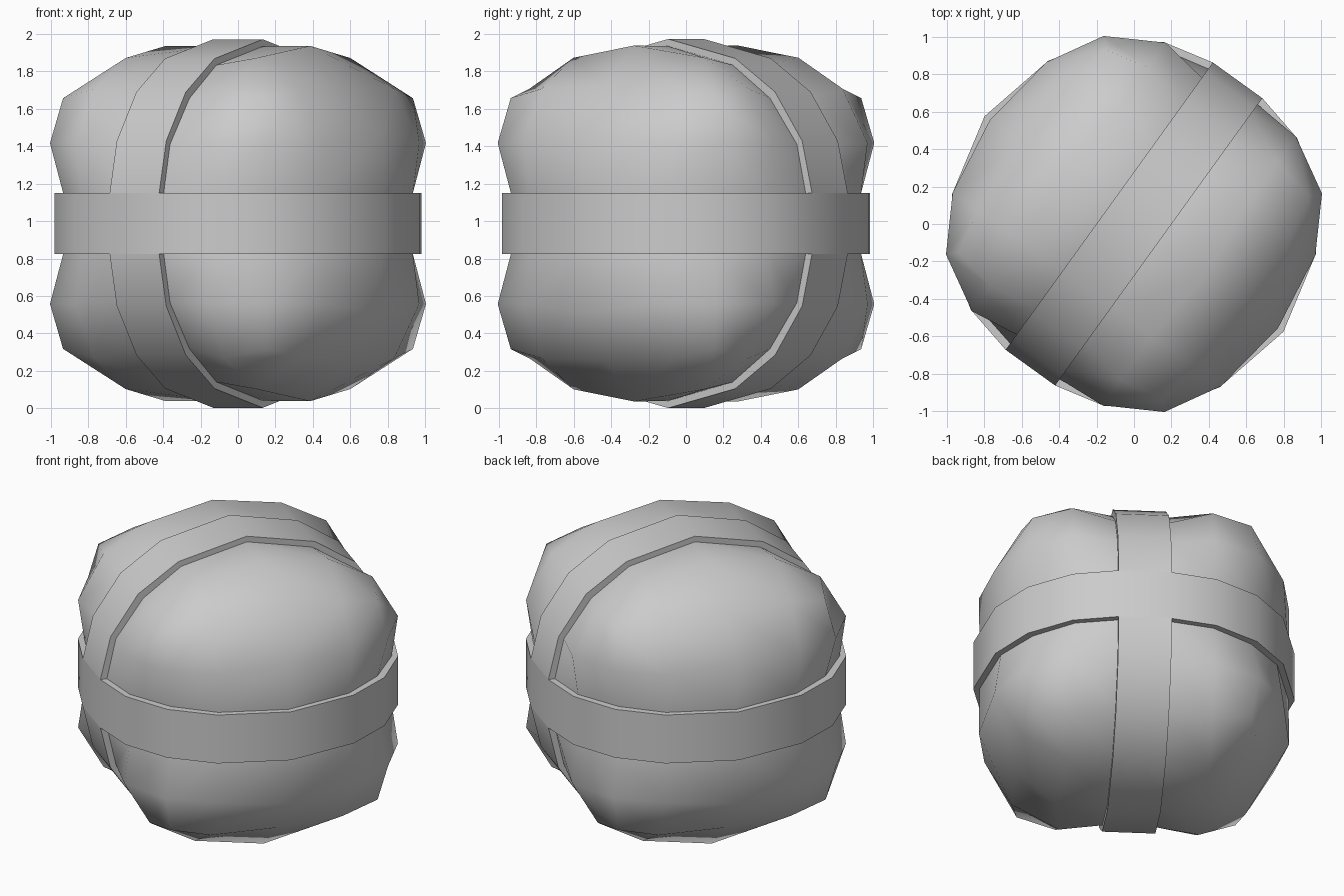
import bpy, bmesh
from math import radians
from mathutils import Vector

if "Cube" in bpy.data.objects:
    bpy.data.objects.remove(bpy.data.objects["Cube"])

W = 0.163      # half width of the bands
TILT = radians(-35.8)
MID = 0.987    # height of the centre

# corner distances of a lobe, keyed by cube-grid coordinates (sorted)
SHAPE = {(0, .5, 1): {0: 0, .5: .475, 1: .95},
         (.5, .5, 1): {.5: .43, 1: .885},
         (.5, 1, 1): {.5: .43, 1: .72},
         (0, 1, 1): {0: 0, 1: .73},
         (1, 1, 1): {1: .67}}


def place(p):
    """Map a point of the cube grid onto the pinched ball."""
    a = [abs(c) for c in p]
    pinch = [i for i in range(3) if a[i] == W]
    if len(pinch) == 2:                      # under a band crossing
        return Vector([c if abs(c) == W else c * .905 for c in p])
    if pinch:                                # groove along a band
        i = pinch[0]
        v = Vector(p)
        v[i] = 0
        v = v.normalized() * .947
        v[i] = p[i]
        return v
    table = SHAPE[tuple(sorted(a))]
    return Vector([table[abs(c)] * (1 if c >= 0 else -1) for c in p])


def finish(bm, name):
    bmesh.ops.remove_doubles(bm, verts=bm.verts, dist=1e-4)
    bmesh.ops.recalc_face_normals(bm, faces=bm.faces)
    me = bpy.data.meshes.new(name)
    bm.to_mesh(me)
    bm.free()
    ob = bpy.data.objects.new(name, me)
    bpy.context.collection.objects.link(ob)
    ob.location.z = MID
    ob.rotation_euler.z = TILT
    bpy.ops.object.select_all(action='DESELECT')
    ob.select_set(True)
    bpy.context.view_layer.objects.active = ob
    bpy.ops.object.shade_smooth_by_angle(angle=radians(42))
    return ob


# lobed body: six cube faces gridded, pinched along two planes
PINCHED = (-1, -.5, -W, W, .5, 1)
PLAIN = (-1, -.5, 0, .5, 1)
STEPS = (PINCHED, PLAIN, PINCHED)
bm = bmesh.new()
for axis in range(3):
    u, v = (axis + 1) % 3, (axis + 2) % 3
    for side in (-1, 1):
        def vert(i, j):
            p = [0, 0, 0]
            p[axis], p[u], p[v] = side, STEPS[u][i], STEPS[v][j]
            return bm.verts.new(place(p))
        for i in range(len(STEPS[u]) - 1):
            for j in range(len(STEPS[v]) - 1):
                bm.faces.new([vert(i, j), vert(i + 1, j),
                              vert(i + 1, j + 1), vert(i, j + 1)])
finish(bm, "lobed_body")

# bands: flat at the two crossings, faceted elsewhere
quarter = [(.985, 0), (.882, .441), (.703, .703), (.441, .882), (W, .947)]
half = quarter + [(-x, y) for x, y in reversed(quarter)]
outline = half + [(-x, -y) for x, y in half[1:-1]]


def band(name, upright):
    bm = bmesh.new()
    loops = []
    for scale, h in ((1, -W), (1, W), (.9, W), (.9, -W)):
        loops.append([bm.verts.new((h, y * scale, x * scale) if upright
                                   else (x * scale, y * scale, h))
                      for x, y in outline])
    n = len(outline)
    for k in range(4):
        a, b = loops[k], loops[(k + 1) % 4]
        for i in range(n):
            j = (i + 1) % n
            bm.faces.new([a[i], a[j], b[j], b[i]])
    finish(bm, name)


band("waist_band", False)
band("upright_band", True)
